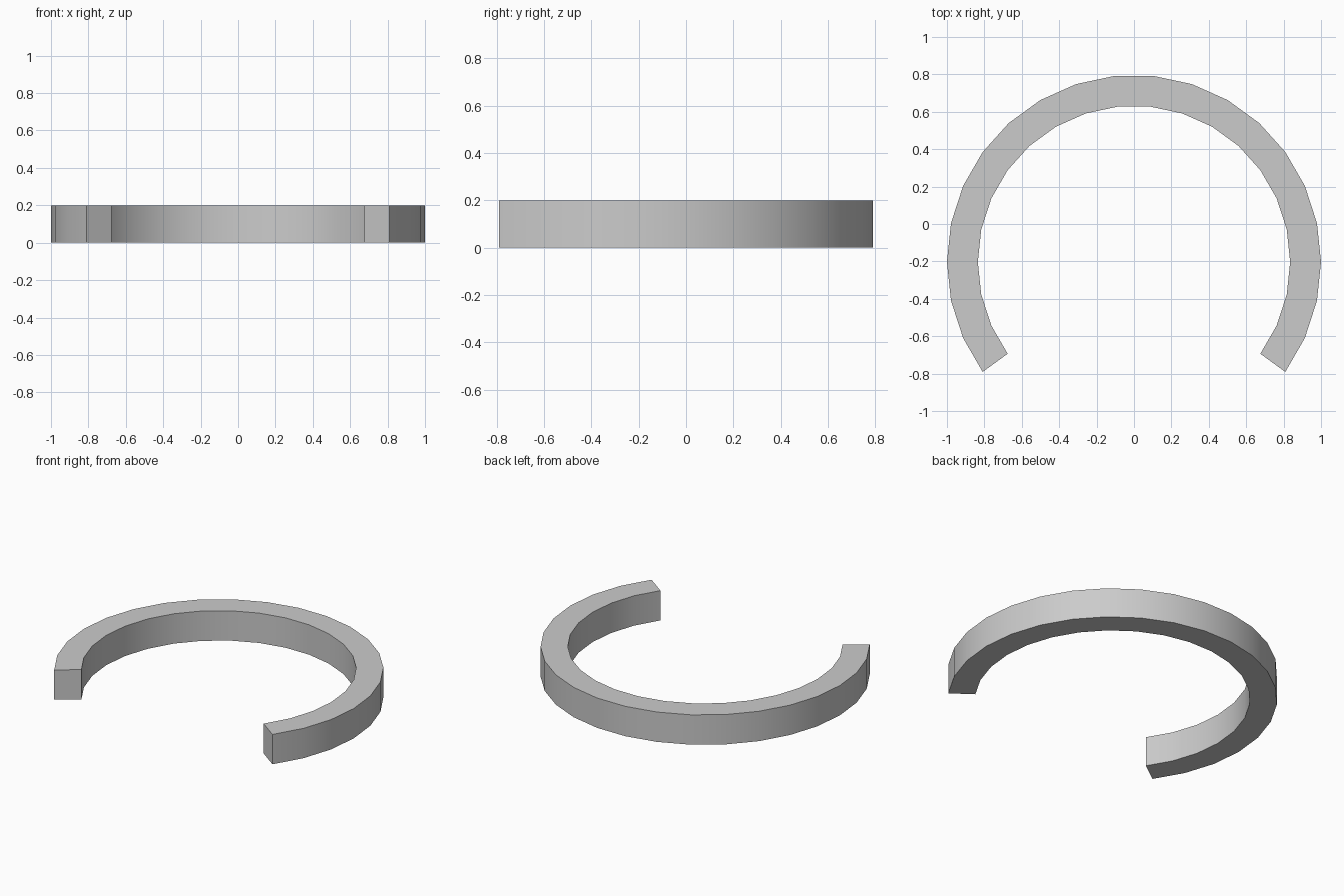
import bpy, bmesh, math

if "Cube" in bpy.data.objects:
    bpy.data.objects.remove(bpy.data.objects["Cube"])

OUTER, INNER, HEIGHT = 1.0, 0.835, 0.2
CENTRE_Y = -0.203
START, STEP, SEGMENTS = -36, 12, 21

# Open ring: sweep a square cross-section in 12 degree steps
bm = bmesh.new()
rings = []
for i in range(SEGMENTS + 1):
    a = math.radians(START + STEP * i)
    rings.append([bm.verts.new((r * math.cos(a), CENTRE_Y + r * math.sin(a), z))
                  for r, z in ((INNER, 0), (OUTER, 0), (OUTER, HEIGHT), (INNER, HEIGHT))])
for p, q in zip(rings, rings[1:]):
    for k in range(4):
        n = (k + 1) % 4
        bm.faces.new((p[k], p[n], q[n], q[k]))

# Flat end caps
bm.faces.new(rings[0])
bm.faces.new(rings[-1])
bmesh.ops.recalc_face_normals(bm, faces=bm.faces)

mesh = bpy.data.meshes.new("open_ring")
bm.to_mesh(mesh)
bm.free()
ring = bpy.data.objects.new("open_ring", mesh)
bpy.context.collection.objects.link(ring)

# Smooth curved walls, crisp rims
bpy.context.view_layer.objects.active = ring
ring.select_set(True)
bpy.ops.object.shade_smooth_by_angle(angle=math.radians(30))
